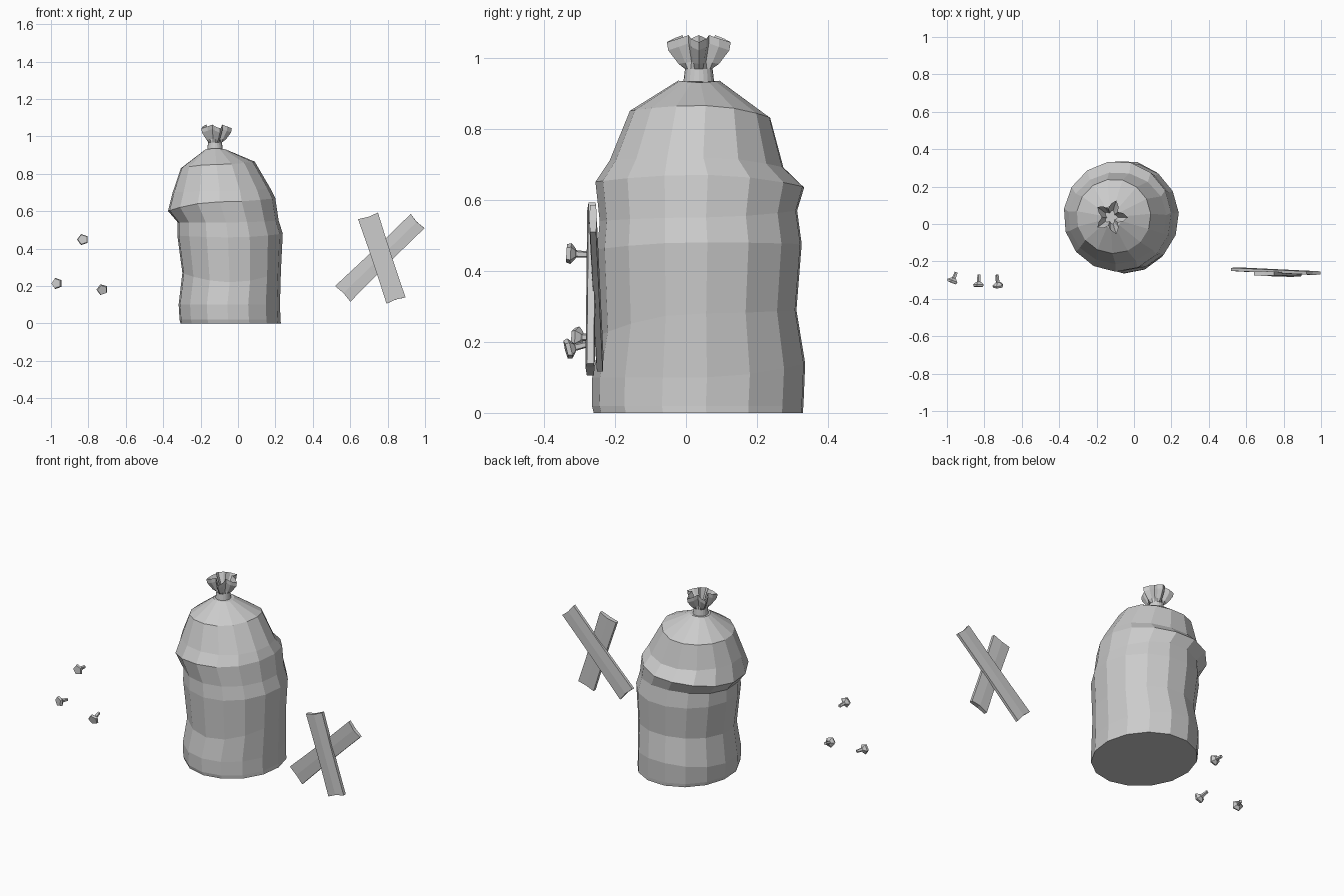
import bpy, bmesh, math
from mathutils import Vector, Matrix

if "Cube" in bpy.data.objects:
    bpy.data.objects.remove(bpy.data.objects["Cube"])


def make_object(name, bm):
    bmesh.ops.recalc_face_normals(bm, faces=bm.faces[:])
    mesh = bpy.data.meshes.new(name)
    bm.to_mesh(mesh)
    bm.free()
    ob = bpy.data.objects.new(name, mesh)
    bpy.context.collection.objects.link(ob)
    return ob


def loft(bm, rings):
    loops = [[bm.verts.new(p) for p in ring] for ring in rings]
    n = len(loops[0])
    for a, b in zip(loops, loops[1:]):
        for i in range(n):
            j = (i + 1) % n
            bm.faces.new((a[i], a[j], b[j], b[i]))
    return loops


# Sack body: each ring is left, right, front, back, then the height at each of those
SIDES = 15
RINGS = [
    (-.31, .23, -.26, .333, 0, 0, 0, 0),
    (-.315, .228, -.265, .335, .02, .02, .02, .02),
    (-.32, .225, -.264, .34, .10, .10, .10, .14),
    (-.30, .23, -.24, .315, .27, .28, .22, .29),
    (-.327, .24, -.25, .33, .47, .48, .46, .475),
    (-.325, .218, -.243, .317, .54, .55, .54, .57),
    (-.377, .20, -.255, .337, .60, .67, .65, .635),
    (-.352, .175, -.215, .278, .70, .72, .71, .69),
    (-.307, .09, -.158, .24, .83, .865, .85, .83),
    (-.175, -.065, -.022, .095, .93, .93, .935, .935),
]


def sack_ring(l, r, f, b, zl, zr, zf, zb):
    out = []
    for i in range(SIDES):
        a = math.radians(4) + math.tau * i / SIDES
        c, s = math.cos(a), math.sin(a)
        z = (zr if c > 0 else zl) * c * c + (zb if s > 0 else zf) * s * s
        out.append(((l + r) / 2 + (r - l) / 2 * c, (f + b) / 2 + (b - f) / 2 * s, z))
    return out


bm = bmesh.new()
loops = loft(bm, [sack_ring(*r) for r in RINGS])
bm.faces.new(loops[0])
bm.faces.new(loops[-1])
make_object("sack_body", bm)

# Tied top: a neck that flares into five gathered lobes, dipping in the middle
KNOT = [(.042, 0, .925, 0), (.037, 0, .968, 0), (.045, .012, .985, .003),
        (.066, .02, 1.03, .01), (.068, .022, 1.053, .01), (.03, .008, .99, 0)]
bm = bmesh.new()
rings = []
for rad, lobe, z, lift in KNOT:
    ring = []
    for i in range(20):
        a = math.tau * i / 20
        w = math.cos(5 * a)
        d = rad + lobe * w
        ring.append((-.123 + d * math.cos(a), .036 + d * 1.05 * math.sin(a), z - lift * w))
    rings.append(ring)
loops = loft(bm, rings)
bm.faces.new(loops[-1])
make_object("sack_knot", bm)


# Planks: gently crowned boards with hollowed ends
def plank(name, start, end, w0, w1, thick):
    a, b = Vector(start), Vector(end)
    along = (b - a).normalized()
    side = along.cross(Vector((0, 1, 0))).normalized()
    out = along.cross(side).normalized()
    if out.y > 0:
        out = -out
    bm = bmesh.new()
    rings = []
    for t in (0, .35, .68, 1):
        half = (w0 + (w1 - w0) * t) / 2
        if 0 < t < 1:
            half *= .96
        bend = {0: .006, 1: -.006}.get(t, 0)
        ring = []
        for u, d in ((-1, -.4), (0, -.5), (1, -.4), (1, .35), (0, .5), (-1, .35)):
            p = a.lerp(b, t) + side * half * u + out * thick * d
            if u == 0:
                p += along * bend * 1
            ring.append(p)
        rings.append(ring)
    loops = loft(bm, rings)
    for lp in (loops[0], loops[-1]):
        bm.faces.new((lp[0], lp[1], lp[4], lp[5]))
        bm.faces.new((lp[1], lp[2], lp[3], lp[4]))
    make_object(name, bm)


plank("plank_back", (.56, -.243, .158), (.96, -.262, .547), .117, .106, .022)
plank("plank_front", (.695, -.265, .575), (.845, -.27, .122), .112, .107, .026)


# Nails: five-sided head on a thin shank, pointing back into the scene
def nail(name, loc, tip):
    head = Vector(loc)
    axis = (Vector(tip) - head).normalized()
    length = (Vector(tip) - head).length
    rot = axis.to_track_quat('Z', 'Y').to_matrix().to_4x4()
    place = Matrix.Translation(head) @ rot
    bm = bmesh.new()
    profile = [(.027, 0), (.031, .012), (.017, .024), (.011, .027), (.009, length)]
    rings = [[place @ Vector((r * math.cos(math.tau * i / 5), r * math.sin(math.tau * i / 5), h))
              for i in range(5)] for r, h in profile]
    loops = loft(bm, rings)
    bm.faces.new(loops[0])
    bm.faces.new(loops[-1])
    make_object(name, bm)


nail("nail_1", (-.83, -.336, .449), (-.828, -.27, .445))
nail("nail_2", (-.972, -.315, .214), (-.95, -.258, .212))
nail("nail_3", (-.725, -.338, .178), (-.732, -.272, .195))
